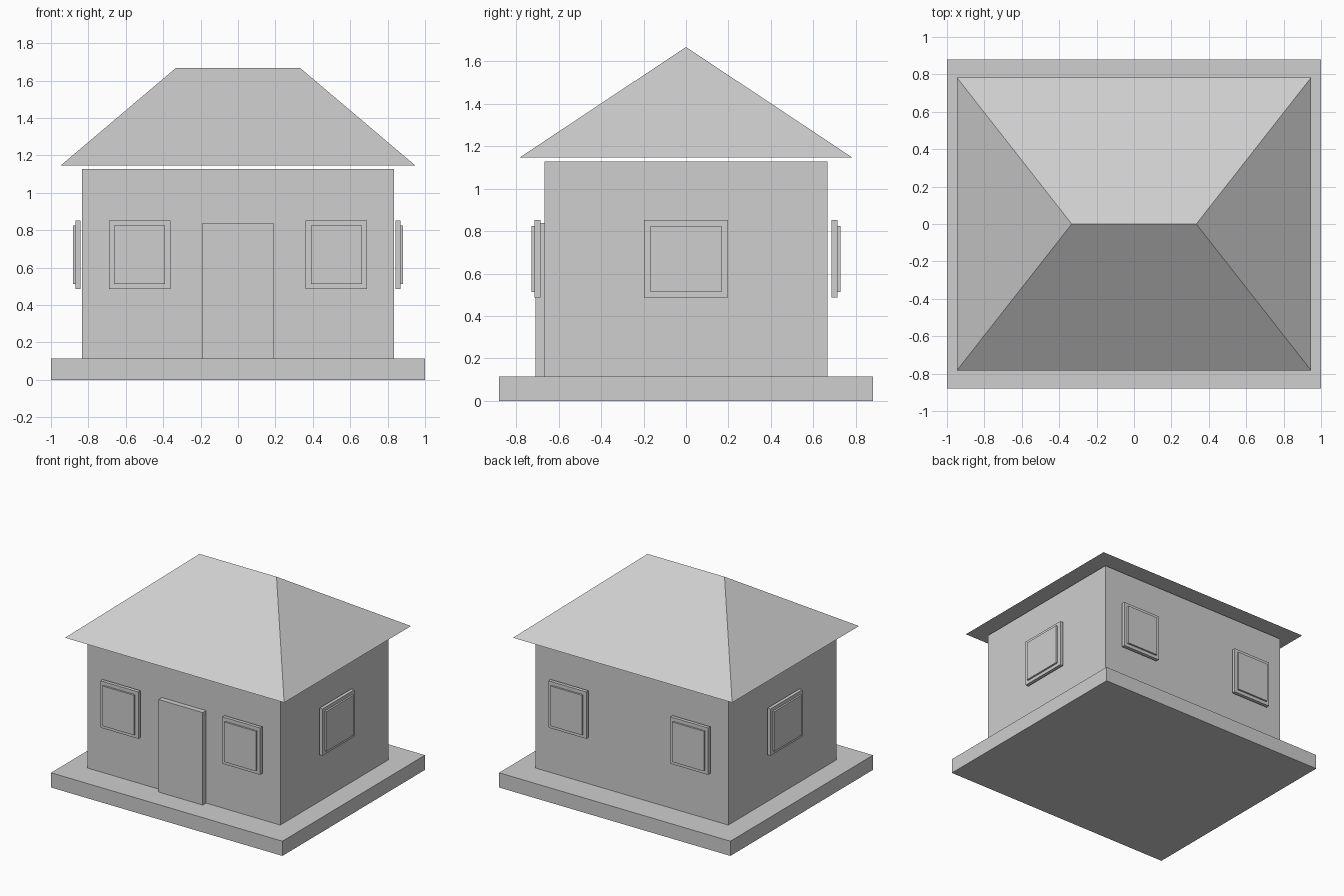
import bpy
import bmesh

cube = bpy.data.objects.get("Cube")
if cube:
    bpy.data.objects.remove(cube, do_unlink=True)

# One plain grey for the whole house
grey = bpy.data.materials.new("light_grey")
grey.use_nodes = True
colour = (0.62, 0.62, 0.62, 1)
grey.diffuse_color = colour
grey.node_tree.nodes["Principled BSDF"].inputs["Base Color"].default_value = colour


def block(name, x, y, z):
    """Box spanning the given (low, high) ranges."""
    bm = bmesh.new()
    bmesh.ops.create_cube(bm, size=1)
    for v in bm.verts:
        v.co = [r[1] if c > 0 else r[0] for c, r in zip(v.co, (x, y, z))]
    mesh = bpy.data.meshes.new(name)
    bm.to_mesh(mesh)
    bm.free()
    mesh.materials.append(grey)
    obj = bpy.data.objects.new(name, mesh)
    bpy.context.collection.objects.link(obj)
    return obj


def around(centre, half):
    return (centre - half, centre + half)


def outward(side, near, far):
    return tuple(sorted((side * near, side * far)))


FLOOR = 0.115
FRAME_Z, PANE_Z = (0.487, 0.853), (0.513, 0.825)

# Base, walls and door
block("base_slab", (-1, 1), (-0.88, 0.88), (0, FLOOR))
block("walls", (-0.833, 0.833), (-0.667, 0.667), (FLOOR, 1.127))
block("door", (-0.191, 0.191), (-0.708, -0.667), (FLOOR, 0.838))

# Hip roof: a box whose top is pinched into a ridge
roof = block("roof", (-0.947, 0.947), (-0.783, 0.783), (1.147, 1.667))
bm = bmesh.new()
bm.from_mesh(roof.data)
for v in bm.verts:
    if v.co.z > 1.4:
        v.co.x = 0.333 if v.co.x > 0 else -0.333
        v.co.y = 0
bmesh.ops.remove_doubles(bm, verts=bm.verts, dist=0.001)
bm.normal_update()
bm.to_mesh(roof.data)
bm.free()

# Paired windows on the front and back walls
for wall, sy in (("front", -1), ("back", 1)):
    for side, sx in (("left", 1), ("right", -1)):
        x = sx * 0.526
        block(f"{wall}_{side}_window_frame", around(x, 0.164), outward(sy, 0.686, 0.713), FRAME_Z)
        block(f"{wall}_{side}_window_pane", around(x, 0.137), outward(sy, 0.700, 0.727), PANE_Z)

# Single window on each side wall
for side, sx in (("left", 1), ("right", -1)):
    block(f"{side}_window_frame", outward(sx, 0.843, 0.869), around(0, 0.197), FRAME_Z)
    block(f"{side}_window_pane", outward(sx, 0.856, 0.883), around(0, 0.167), PANE_Z)
